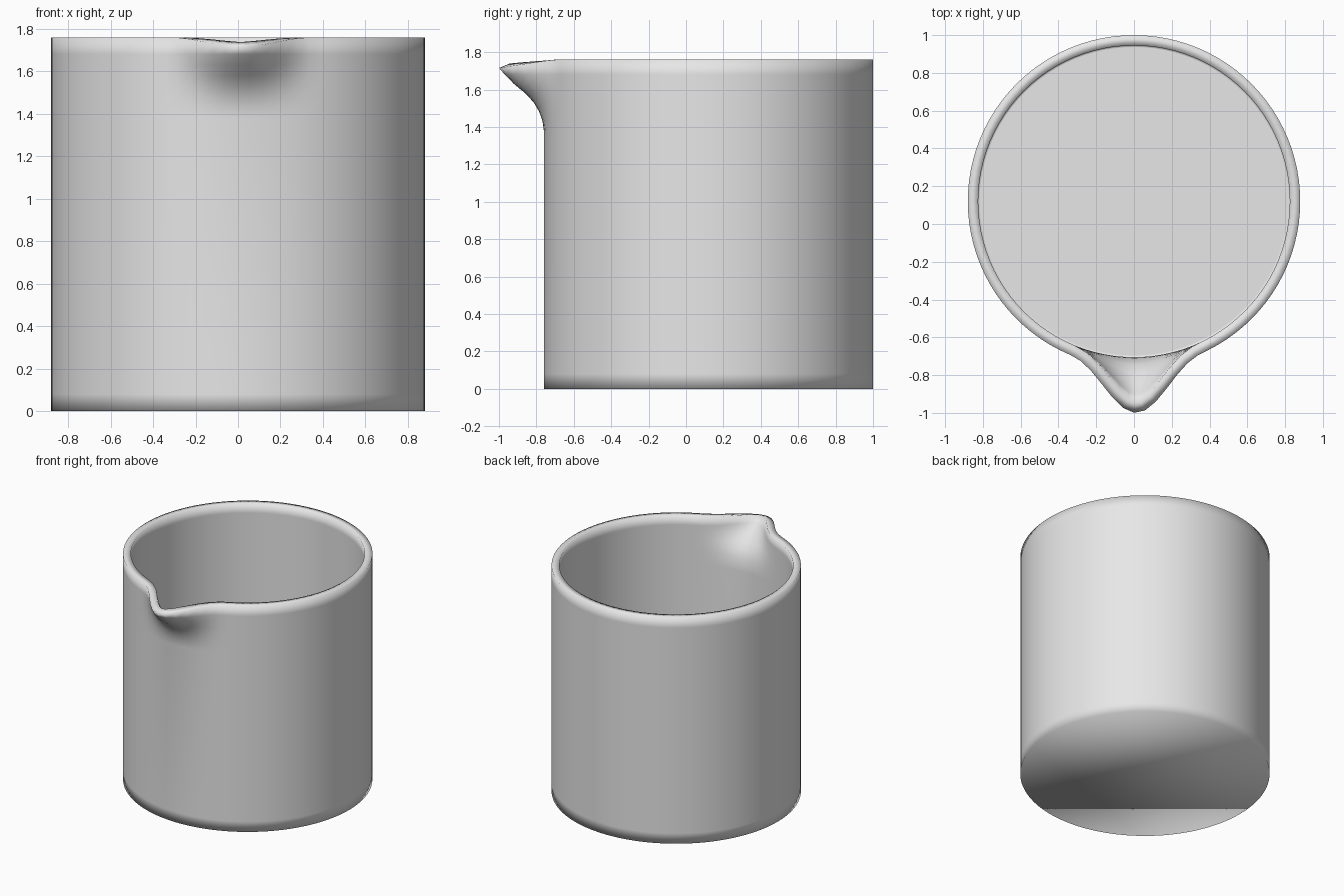
import bpy, bmesh, math
from mathutils import Vector

cube = bpy.data.objects.get("Cube")
if cube:
    bpy.data.objects.remove(cube, do_unlink=True)

SIDES = 96
RADIUS = 0.88
HEIGHT = 1.76
WALL = 0.055
CENTRE_Y = 0.12
SPOUT_X = 0.012
# How far the spout reaches out at each height
REACH = [(1.38, 0.0), (1.43, 0.007), (1.51, 0.035), (1.58, 0.10),
         (1.65, 0.185), (1.71, 0.235), (1.76, 0.24)]


def reach(z):
    if z <= REACH[0][0]:
        return 0.0
    for (z0, d0), (z1, d1) in zip(REACH, REACH[1:]):
        if z <= z1:
            return d0 + (d1 - d0) * (z - z0) / (z1 - z0)
    return REACH[-1][1]


def bulge(x):
    """Sideways falloff of the spout, 1 at its middle."""
    t = min(1.0, abs(x - SPOUT_X) / 0.37)
    return (1 - t * t) ** 3


def contour(angle, depth):
    """Point on the outside outline, pulled forward by the spout."""
    x, y = RADIUS * math.sin(angle), -RADIUS * math.cos(angle)
    if y < 0:
        y -= depth * bulge(x)
    return Vector((x, y + CENTRE_Y))


def ring(bm, z, depth, inset=0.0, dip=0.0):
    verts = []
    for i in range(SIDES):
        a = 2 * math.pi * i / SIDES
        p = contour(a, depth)
        w = bulge(p.x) if p.y < CENTRE_Y else 0.0
        along = (contour(a + 0.01, depth) - contour(a - 0.01, depth)).normalized()
        p = p - Vector((along.y, -along.x)) * inset
        verts.append(bm.verts.new((p.x, p.y, z - dip * w)))
    return verts


bm = bmesh.new()
rings = []
# Outer wall, from the base to the lip
for z in (0, 0.08, 1.38, 1.43, 1.48, 1.53, 1.58, 1.63, 1.68):
    rings.append(ring(bm, z, reach(z)))
rings.append(ring(bm, HEIGHT, reach(HEIGHT), dip=0.045))
# Inner wall, from the lip down to the floor
rings.append(ring(bm, HEIGHT, reach(HEIGHT), WALL, 0.022))
for z in (1.69, 1.64, 1.59, 1.54, 1.49, 1.44, 1.39, 0.08, 0.055):
    rings.append(ring(bm, z, reach(z - 0.025), WALL))
rings.append(ring(bm, 0.055, 0, WALL + 0.01))

for low, high in zip(rings, rings[1:]):
    for i in range(SIDES):
        j = (i + 1) % SIDES
        bm.faces.new((low[i], low[j], high[j], high[i]))
bm.faces.new(list(reversed(rings[0])))
bm.faces.new(rings[-1])
bmesh.ops.recalc_face_normals(bm, faces=bm.faces)
for face in bm.faces:
    face.smooth = True

mesh = bpy.data.meshes.new("beaker")
bm.to_mesh(mesh)
bm.free()
beaker = bpy.data.objects.new("beaker", mesh)
bpy.context.collection.objects.link(beaker)

# Plain grey material
grey = bpy.data.materials.new("light_grey")
grey.use_nodes = True
colour = (0.8, 0.8, 0.8, 1)
grey.diffuse_color = colour
for node in grey.node_tree.nodes:
    if node.type == "BSDF_PRINCIPLED":
        node.inputs["Base Color"].default_value = colour
mesh.materials.append(grey)
